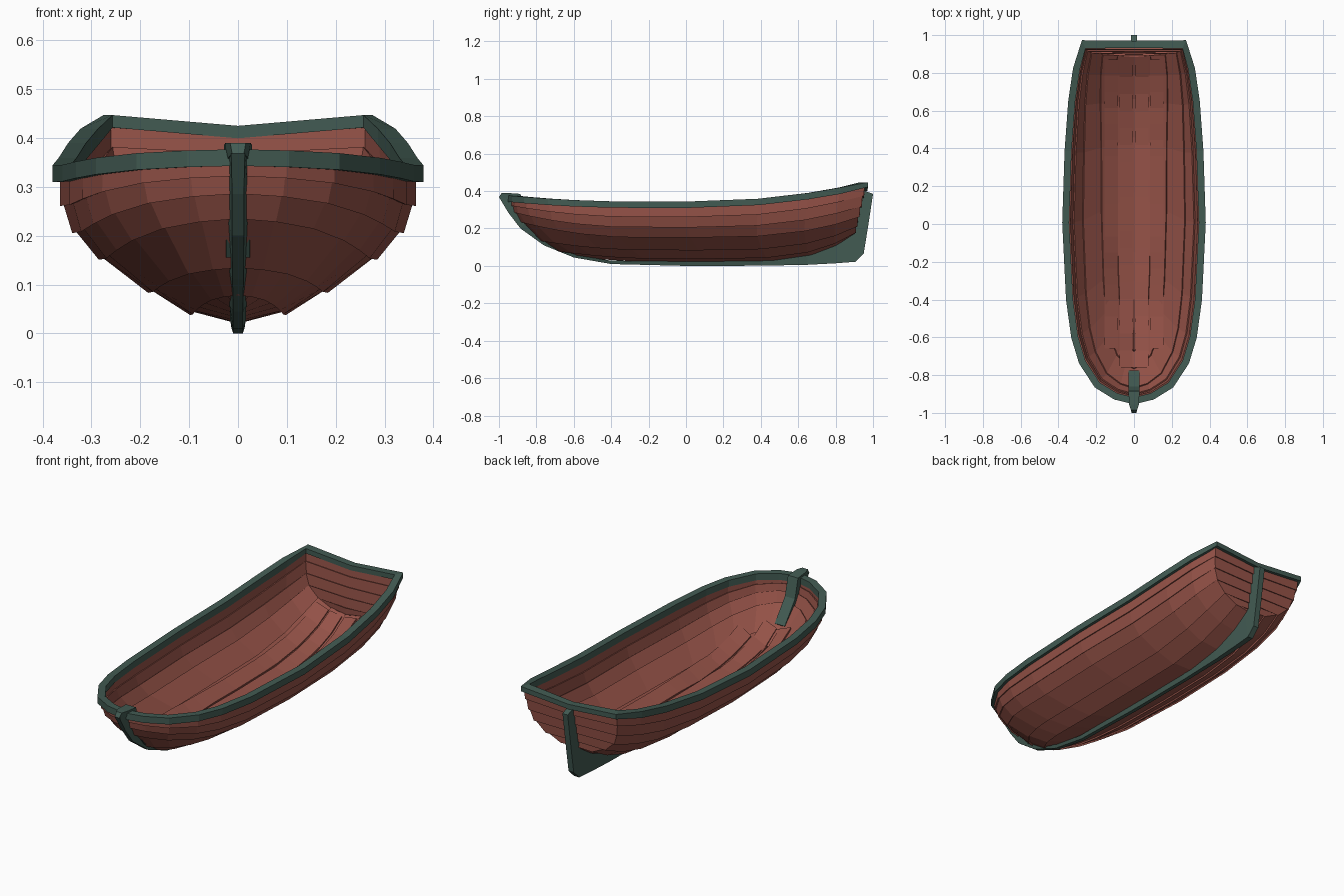
import bpy, bmesh
from mathutils import Vector
from mathutils.bvhtree import BVHTree

if "Cube" in bpy.data.objects:
    bpy.data.objects.remove(bpy.data.objects["Cube"])


def material(name, rgb):
    m = bpy.data.materials.new(name)
    m.diffuse_color = (*rgb, 1)
    m.use_nodes = True
    m.node_tree.nodes["Principled BSDF"].inputs["Base Color"].default_value = m.diffuse_color
    return m


RED = material("red painted wood", (0.30, 0.085, 0.064))
GREEN = material("dark green trim", (0.055, 0.105, 0.086))

# Plank lines, keel to sheer: midship (x, z), stem (y, z), transom (x, z)
LINES = [((0, .02), (-.56, .045), (0, .17)),
         ((.095, .045), (-.68, .085), (.09, .183)),
         ((.18, .09), (-.775, .14), (.17, .215)),
         ((.28, .157), (-.88, .24), (.23, .265)),
         ((.333, .21), (-.915, .29), (.253, .32)),
         ((.357, .263), (-.93, .325), (.264, .377)),
         ((.365, .327), (-.94, .36), (.268, .43))]
# Plan shape: fraction of length, fraction of full width
PLAN = [(0, 0), (.013, .27), (.045, .54), (.11, .76), (.18, .87), (.285, .945),
        (.5, 1), (.7, .965), (.84, .91), (.93, .84), (1, .73)]
N, K = len(PLAN), len(LINES)


def base(i, k):
    (xm, zm), (ys, zs), (xe, ze) = LINES[k]
    ye = .9 + .055 * (ze - .17) / .26
    if i == N:                                   # centre of the transom
        return Vector((0, ye, ze - .022 * (k / (K - 1)) ** 3))
    t, f = PLAN[i]
    bow = max(0, 1 - t / .35) ** 2
    stern = max(0, (t - .5) / .5)
    ratio = xe / (xm * .73) if xm else 1
    rise = stern ** (3.9 - 1.8 * k / (K - 1))
    return Vector((xm * f * (1 + (ratio - 1) * stern ** 2),
                   ys + (ye - ys) * t,
                   zm + (zs - zm) * bow + (ze - zm) * rise))


def normal(i, k):
    if i == N:
        return Vector((0, .98, -.2))
    du = base(i + 1, k) - base(max(i - 1, 0), k)
    dv = base(i, min(k + 1, K - 1)) - base(i, max(k - 1, 0))
    n = du.cross(dv)
    if i == 0 or k == 0:
        n.x = 0
    return n.normalized()


def point(i, k, off):
    p = base(i, k) + normal(i, k) * off
    p.x = max(p.x, 0)
    return p


def finish(name, bm, mat, mirror):
    bmesh.ops.remove_doubles(bm, verts=bm.verts, dist=.0002)
    bmesh.ops.recalc_face_normals(bm, faces=bm.faces)
    me = bpy.data.meshes.new(name)
    bm.to_mesh(me)
    bm.free()
    me.materials.append(mat)
    ob = bpy.data.objects.new(name, me)
    bpy.context.collection.objects.link(ob)
    if mirror:
        ob.modifiers.new("mirror", 'MIRROR').merge_threshold = .001
    return ob


def loft(name, sections, mat, mirror=False, cap=True):
    """Skin a row of closed cross-sections, with optional end caps."""
    bm = bmesh.new()
    rings = [[bm.verts.new(p) for p in s] for s in sections]
    n = len(rings[0])
    for a, b in zip(rings, rings[1:]):
        for j in range(n):
            bm.faces.new((a[j], a[(j + 1) % n], b[(j + 1) % n], b[j]))
    if cap:
        bm.faces.new(rings[0])
        bm.faces.new(rings[-1])
    return finish(name, bm, mat, mirror)


# Planked hull with transom: overlapping strakes outside and inside
LAP, THICK = .008, .02
rows = []
for k in range(K - 1):
    rows += [(k, LAP if k else 0), (k + 1, 0)]
rows += [(k, o - THICK) for k, o in reversed(rows)]
bm = bmesh.new()
grid = [[bm.verts.new(point(i, k, o)) for i in range(N + 1)] for k, o in rows]
for a, b in zip(grid, grid[1:]):
    for i in range(N):
        bm.faces.new((a[i], a[i + 1], b[i + 1], b[i]))
bm.normal_update()
inside = BVHTree.FromBMesh(bm)
finish("planked_hull", bm, RED, True)


# Straight floor boards laid on the inside of the bottom
def floor_z(x, y):
    hit = inside.ray_cast(Vector((x, y, .3)), Vector((0, 0, -1)))[0]
    return hit.z if hit else .1


for n, (x0, x1, y0) in enumerate([(.007, .077, -.76), (.085, .155, -.66)]):
    board = []
    for j in range(19):
        y = y0 + (.87 - y0) * j / 18
        za, zb = floor_z(x0, y), floor_z(x1, y)
        board.append([(x0, y, za - .006), (x0, y, za + .007),
                      (x1, y, zb + .007), (x1, y, zb - .006)])
    loft(f"floor_boards_{n + 1}", board, RED, True)

# Gunwale rail around the sheer and across the transom
rail = []
for i in range(N + 1):
    p, n = base(i, K - 1), normal(i, K - 1)
    n.z = 0
    if i in (0, N):
        n = Vector((0, -1 if i == 0 else 1, 0))
    n.normalize()
    n *= 1.3 if i == N - 1 else 1
    up = Vector((0, 0, .017))
    down = up * (.5 if i >= N - 1 else 1)
    rail.append([p + n * .015 - down, p + n * .015 + up,
                 p - n * .022 + up, p - n * .022 - down])
loft("gunwale_rail", rail, GREEN, True, cap=False)


# Stem, keel and skeg: outer y z, inner y z, outer and inner half widths
def box_section(yo, zo, yi, zi, ho, hi):
    return [(-ho, yo, zo), (ho, yo, zo), (hi, yi, zi), (-hi, yi, zi)]


BACKBONE = [(-1, .368, -.93, .37, .014, .02), (-.95, .285, -.91, .3, .012, .019),
            (-.885, .2, -.862, .225, .012, .019), (-.76, .11, -.745, .127, .011, .018),
            (-.6, .045, -.585, .057, .01, .017), (-.4, .01, -.4, .028, .01, .016),
            (0, 0, 0, .025, .01, .016), (.4, .001, .4, .026, .01, .016),
            (.65, .006, .65, .06, .012, .016), (.8, .014, .8, .11, .014, .016),
            (.905, .022, .885, .165, .015, .016), (.95, .065, .9, .185, .015, .016),
            (.975, .22, .92, .27, .015, .016), (1, .385, .945, .405, .015, .016)]
loft("stem_keel_and_skeg", [box_section(*s) for s in BACKBONE], GREEN)

# Stem head lying over the rail and running down inside the bow
KNEE = [(-1, .368, -.985, .39, .012, .016), (-.955, .36, -.955, .39, .02, .026),
        (-.915, .34, -.885, .385, .024, .029), (-.9, .28, -.86, .285, .024, .029),
        (-.80, .155, -.775, .175, .024, .029)]
loft("stem_head", [box_section(*s) for s in KNEE], GREEN)
